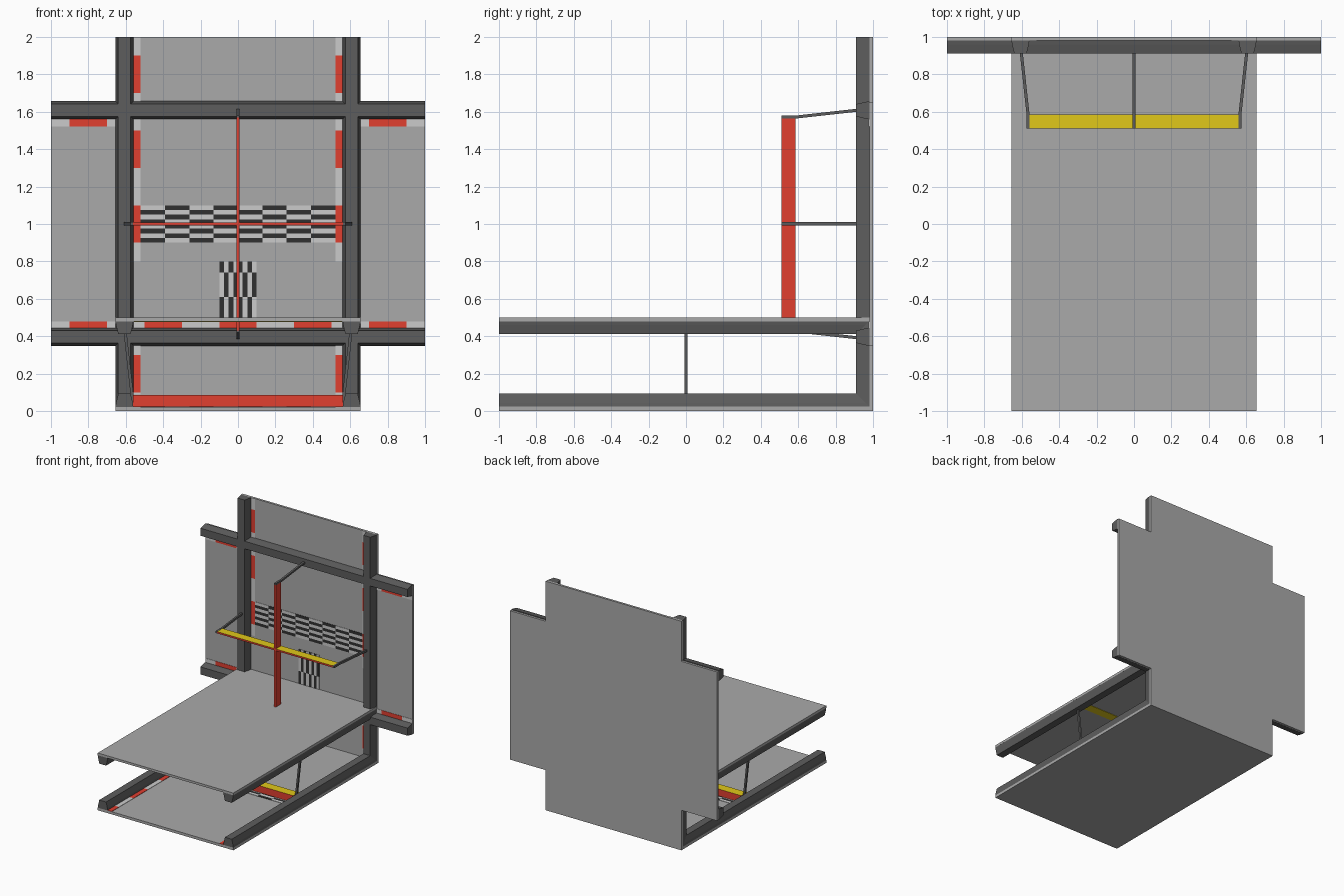
import bpy, bmesh
from mathutils import Vector

if "Cube" in bpy.data.objects:
    bpy.data.objects.remove(bpy.data.objects["Cube"])


def mat(name, rgb):
    m = bpy.data.materials.new(name)
    m.diffuse_color = (*rgb, 1)
    m.use_nodes = True
    m.node_tree.nodes["Principled BSDF"].inputs["Base Color"].default_value = m.diffuse_color
    return m


PLATE = mat("plate_grey", (0.4, 0.4, 0.4))
DARK = mat("dark_metal", (0.11, 0.11, 0.11))
BLACK = mat("black", (0.03, 0.03, 0.03))
WHITE = mat("white", (0.75, 0.75, 0.75))
RED = mat("red", (0.75, 0.05, 0.03))
YELLOW = mat("yellow", (0.75, 0.58, 0.01))


def finish(name, bm, *mats):
    bmesh.ops.recalc_face_normals(bm, faces=bm.faces)
    me = bpy.data.meshes.new(name)
    bm.to_mesh(me)
    bm.free()
    for m in mats:
        me.materials.append(m)
    ob = bpy.data.objects.new(name, me)
    bpy.context.collection.objects.link(ob)
    return ob


def extrude(name, points, offset, m):
    """Prism from a planar outline swept by an offset vector."""
    bm = bmesh.new()
    a = [bm.verts.new(p) for p in points]
    b = [bm.verts.new(Vector(p) + Vector(offset)) for p in points]
    n = len(a)
    bm.faces.new(a)
    bm.faces.new(b)
    for i in range(n):
        bm.faces.new((a[i], a[(i + 1) % n], b[(i + 1) % n], b[i]))
    return finish(name, bm, m)


def add_box(bm, lo, hi, index=0):
    vs = bmesh.ops.create_cube(bm, size=1)["verts"]
    for v in vs:
        v.co = [(lo[i] + hi[i]) / 2 + v.co[i] * (hi[i] - lo[i]) for i in range(3)]
    for f in vs[0].link_faces[:] + vs[-1].link_faces[:] + [f for v in vs for f in v.link_faces]:
        f.material_index = index


def box(name, lo, hi, *mats, second=None):
    """Box; faces whose normal matches `second` take the second material."""
    bm = bmesh.new()
    add_box(bm, lo, hi)
    bm.normal_update()
    if second:
        for f in bm.faces:
            if f.normal.dot(Vector(second)) > 0.9:
                f.material_index = 1
    return finish(name, bm, *mats)


PROFILE = [(-.048, 0), (-.045, .02), (-.033, .07), (.033, .07), (.045, .02), (.048, 0)]


def beam(name, start, sweep, side, out):
    s, u, o = Vector(start), Vector(side), Vector(out)
    extrude(name, [s + u * a + o * b for a, b in PROFILE], sweep, DARK)


# plates: floor, upper deck, cross-shaped wall
box("floor_plate", (-.655, -1, 0), (.655, 1, .023), PLATE)
box("deck_plate", (-.655, -1, .48), (.655, .98, .5), PLATE)
w, a, lo, hi = .655, 1, .35, 1.65
outline = [(-w, 0), (w, 0), (w, lo), (a, lo), (a, hi), (w, hi),
           (w, 2), (-w, 2), (-w, hi), (-a, hi), (-a, lo), (-w, lo)]
extrude("wall_plate", [(x, .98, z) for x, z in outline], (0, .02, 0), PLATE)

# tapered beams
for s, n in ((-1, "left"), (1, "right")):
    x = s * .607
    beam(n + "_floor_beam", (x, -1, .023), (0, 1.98, 0), (1, 0, 0), (0, 0, 1))
    beam(n + "_deck_beam", (x, -1, .481), (0, 1.98, 0), (1, 0, 0), (0, 0, -1))
    beam(n + "_wall_beam", (x, .98, .02), (0, 0, 1.98), (1, 0, 0), (0, -1, 0))
for z, n in ((.397, "lower"), (1.608, "upper")):
    beam(n + "_cross_beam", (-1, .98, z), (2, 0, 0), (0, 0, 1), (0, -1, 0))

# light strips in front of the wall and under the deck
box("wall_strip_horizontal", (-.562, .51, .993), (.562, .585, 1.008), RED, YELLOW, second=(0, 0, 1))
box("wall_strip_vertical", (-.008, .51, .43), (.008, .585, 1.57), RED)
box("deck_strip", (-.562, -.04, .023), (.562, .04, .085), RED, YELLOW, second=(0, 0, 1))
box("deck_underside_band", (-.555, -.04, .477), (.555, .04, .481), YELLOW)

# bent struts holding the strips
T = .016
for s, n in ((-1, "left"), (1, "right")):
    path = [(s * .558, .51), (s * .574, .51), (s * .574, .585),
            (s * .612, .93), (s * .596, .93), (s * .558, .585)]
    extrude(n + "_wall_strut", [(x, y, .992) for x, y in path], (0, 0, T + .002), DARK)
    extrude(n + "_deck_strut", [(x, -.009, y - .5) for x, y in path], (0, .018, 0), DARK)
    path = [(.51, s * .564), (.51, s * .58), (.59, s * .58),
            (.93, s * .618), (.93, s * .602), (.59, s * .564)]
    extrude(("lower" if s < 0 else "upper") + "_wall_strut",
            [(-.009, y, 1 + z) for y, z in path], (.018, 0, 0), DARK)


def checker(name, xs, ts, place):
    """Checker cells between grid lines xs, ts; place gives box corners."""
    bm = bmesh.new()
    for i in range(len(xs) - 1):
        for j in range(len(ts) - 1):
            add_box(bm, *place(xs[i], xs[i + 1], ts[j], ts[j + 1]), (i + j) % 2)
    return finish(name, bm, BLACK, WHITE)


on_wall = lambda x0, x1, t0, t1: ((x0, .977, t0), (x1, .981, t1))
on_floor = lambda x0, x1, t0, t1: ((x0, t0, .022), (x1, t1, .026))
wide = [-.52 + .13 * i for i in range(9)]
thin = [-.1 + .025 * i for i in range(9)]
checker("wall_checker_wide", wide, [1 + t for t in thin], on_wall)
checker("wall_checker_tall", thin, [.5, .61, .74, .8], on_wall)
checker("floor_checker", wide, thin, on_floor)


def dashes(name, spans, first, last, place):
    """Red dashes, 0.2 long every 0.4, on white between first and last."""
    bm = bmesh.new()
    for i in range(-10, 22):
        a, b = max(first, i * .2 + .1), min(last, i * .2 + .3)
        if b - a > 1e-4:
            for s0, s1 in spans:
                add_box(bm, *place(s0, s1, a, b), (i % 2))
    return finish(name, bm, RED, WHITE)


# safety markings beside the beams
edges = [(-.562, -.52), (.52, .562)]
dashes("wall_marks_high", edges, .8, 2, on_wall)
dashes("wall_marks_low", edges, .09, .36, on_wall)
dashes("floor_marks", edges, -1, .91, lambda s0, s1, a, b: ((s0, a, .022), (s1, b, .026)))
# cross dashes are shifted so that a red dash is centred on x = 0
across = lambda s0, s1, a, b: ((a - 1, .977, s0), (b - 1, .981, s1))
for s, n in ((0, "left"), (1.65, "right")):
    dashes(n + "_cross_marks", [(.44, .48), (1.52, 1.562)], s, s + .35, across)
dashes("middle_cross_marks", [(.44, .48)], .44, 1.56, across)
